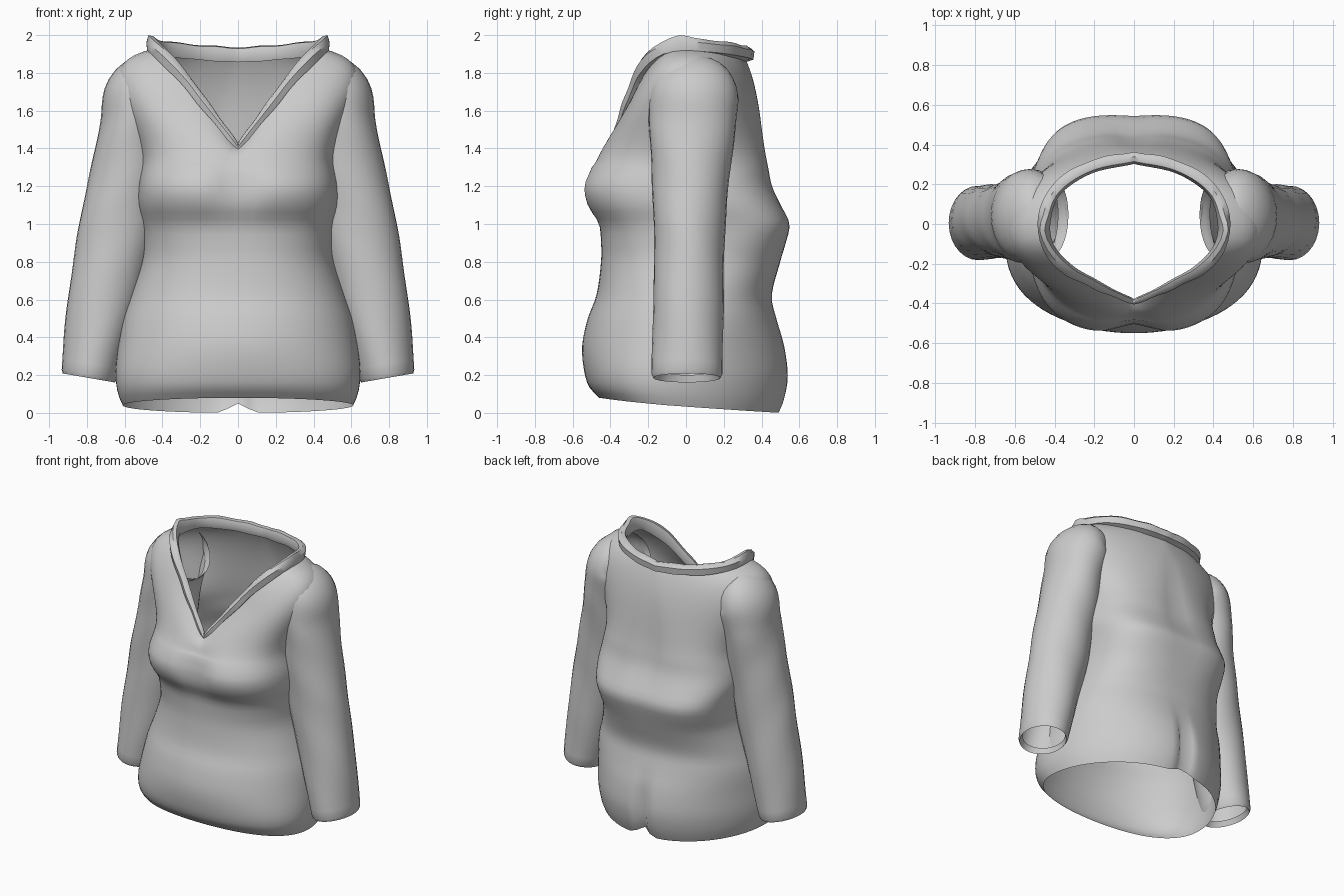
import bpy
import math
from mathutils import Vector

if "Cube" in bpy.data.objects:
    bpy.data.objects.remove(bpy.data.objects["Cube"])

cloth = bpy.data.materials.new("light_grey_cloth")
cloth.use_nodes = True
COLOUR = (0.6, 0.6, 0.6, 1)
cloth.diffuse_color = COLOUR
cloth.node_tree.nodes["Principled BSDF"].inputs["Base Color"].default_value = COLOUR


def spline(keys, t):
    """Smooth interpolation through rows of (parameter, values...)."""
    i = 0
    while i < len(keys) - 2 and t > keys[i + 1][0]:
        i += 1
    a, b = keys[i], keys[i + 1]
    p, n = keys[max(i - 1, 0)], keys[min(i + 2, len(keys) - 1)]
    h = b[0] - a[0]
    u = (t - a[0]) / h
    out = []
    for k in range(1, len(a)):
        m0 = (b[k] - p[k]) / (b[0] - p[0]) * h
        m1 = (n[k] - a[k]) / (n[0] - a[0]) * h
        out.append((2*u**3 - 3*u*u + 1) * a[k] + (u**3 - 2*u*u + u) * m0
                   + (3*u*u - 2*u**3) * b[k] + (u**3 - u*u) * m1)
    return out


def bump(v, centre, width):
    return math.exp(-((v - centre) / width) ** 2)


def loft(name, rings, closed):
    """Skin a list of equal rings, mirrored across x = 0."""
    n = len(rings[0])
    verts = [p for r in rings for p in r]
    faces = []
    for i in range(len(rings) - 1):
        for j in range(n if closed else n - 1):
            k = (j + 1) % n
            faces.append((i*n + j, i*n + k, (i + 1)*n + k, (i + 1)*n + j))
    mesh = bpy.data.meshes.new(name)
    mesh.from_pydata(verts, [], faces)
    mesh.materials.append(cloth)
    ob = bpy.data.objects.new(name, mesh)
    bpy.context.collection.objects.link(ob)
    mirror = ob.modifiers.new("mirror", "MIRROR")
    mirror.merge_threshold = 0.002
    bpy.ops.object.select_all(action="DESELECT")
    ob.select_set(True)
    bpy.context.view_layer.objects.active = ob
    bpy.ops.object.shade_smooth_by_angle(angle=math.radians(50))
    return ob


# Body profile: height, half width, front depth, back depth, front and back roundness
BODY = [(0.04, 0.61, 0.46, 0.5, 1, 0.95), (0.1, 0.635, 0.5, 0.53, 1, 0.95),
        (0.2, 0.648, 0.535, 0.545, 1, 0.95), (0.35, 0.635, 0.55, 0.525, 1, 0.95),
        (0.5, 0.61, 0.52, 0.48, 0.95, 0.9), (0.62, 0.57, 0.475, 0.455, 0.9, 0.85),
        (0.8, 0.51, 0.45, 0.5, 0.85, 0.75), (0.9, 0.5, 0.45, 0.53, 0.8, 0.65),
        (1.0, 0.505, 0.465, 0.55, 0.75, 0.6), (1.1, 0.53, 0.53, 0.505, 0.72, 0.65),
        (1.2, 0.53, 0.55, 0.46, 0.7, 0.7), (1.3, 0.515, 0.51, 0.44, 0.74, 0.72)]
# Neckline, from the point of the V round to the nape
NECK = [(0, 0, -0.38, 1.4), (0.12, 0.1, -0.335, 1.53), (0.25, 0.21, -0.275, 1.67),
        (0.36, 0.32, -0.21, 1.81), (0.45, 0.41, -0.11, 1.91), (0.52, 0.43, 0, 1.93),
        (0.65, 0.38, 0.15, 1.92), (0.8, 0.22, 0.26, 1.9), (1, 0, 0.31, 1.885)]
COLS, TOP = 40, 1.3


def body_point(z, f):
    w, front, back, front_power, back_power = spline(BODY, z)
    a = f * math.pi
    s, c = math.sin(a), math.cos(a)
    # blend the two roundnesses so that the halves meet at the side
    power = front_power if c > 0 else back_power
    x = 0 if f in (0, 1) else w * s ** power
    y = -math.copysign(abs(c) ** power, c) * (front if c > 0 else back)
    # the hips are widest forward of the middle
    y -= 0.11 * s * s * bump(z, 0.15, 0.3)
    if c > 0:   # dip between the breasts
        y += 0.05 * bump(x, 0, 0.11) * bump(z, 1.2, 0.13)
    else:       # seat crease and spine groove
        y -= 0.06 * bump(x, 0, 0.035) * bump(z, 0.2, 0.2)
        y -= 0.02 * bump(x, 0, 0.08) * bump(z, 1.3, 0.3)
    # the hem drops towards the back, and lifts at the seat crease
    hem = bump(z, 0.04, 0.07)
    z += hem * (0.04 * c + (0.05 * bump(x, 0, 0.06) if c < 0 else 0))
    return Vector((x, y, z))


# Body: hem to bust
rings = []
for i in range(33):
    z = 0.04 + (TOP - 0.04) * i / 32
    rings.append([body_point(z, j / COLS) for j in range(COLS + 1)])
# Body: chest, shoulders and back up to the neckline
for i in range(1, 19):
    s = i / 18
    ring = []
    for j in range(COLS + 1):
        f = j / COLS
        p = body_point(TOP, f).lerp(Vector(spline(NECK, f)), s)
        side = math.sin(f * math.pi)
        swell = 6.75 * s * s * (1 - s)
        p.x += 0.18 * swell * side ** 3
        p.z += 0.06 * swell * side ** 3
        p.y -= 0.025 * swell * math.cos(f * math.pi)
        ring.append(p)
    rings.append(ring)
loft("tunic_body", rings, False)

# Collar: a folded band swept along the neckline
FOLD = [(0.005, -0.03), (-0.008, 0.01), (0.005, 0.045), (0.03, 0.05), (0.055, 0.03), (0.05, -0.015)]
rings = []
STEPS = 44
for i in range(STEPS + 1):
    f = i / STEPS
    p = Vector(spline(NECK, f))
    t = (Vector(spline(NECK, min(f + 0.01, 1))) - Vector(spline(NECK, max(f - 0.01, 0)))).normalized()
    out = Vector((t.y, -t.x, 0)).normalized()
    up = out.cross(t)
    if up.z < 0:
        up = -up
    width = 0.42 + 0.58 * min(1, f / 0.42) + 0.05 * math.sin(f * 37)
    tip = bump(f, 0.5, 0.035)
    ring = []
    for k, (o, u) in enumerate(FOLD):
        q = p + out * o * width + up * u * width
        if k in (2, 3):
            q += Vector((0.015, 0, 0.022)) * tip
        q.x = 0 if i in (0, STEPS) else max(q.x, 0)
        ring.append(q)
    rings.append(ring)
loft("collar", rings, True)

# Sleeve: position along, centre x, y, z, radius across, radius front to back
SLEEVE = [(0, 0.79, 0.005, 0.185, 0.147, 0.187), (1, 0.735, 0.01, 0.5, 0.176, 0.187),
          (2, 0.672, 0.015, 0.8, 0.198, 0.185), (3, 0.625, 0.018, 1.05, 0.203, 0.193),
          (4, 0.58, 0.025, 1.3, 0.195, 0.21), (5, 0.55, 0.035, 1.52, 0.182, 0.23),
          (6, 0.51, 0.04, 1.68, 0.197, 0.235), (7, 0.42, 0.04, 1.74, 0.175, 0.2)]
SIDES = 28


def sleeve_ring(t, scale=1.0):
    x, y, z, ra, rb = spline(SLEEVE, t)
    x0, _, z0 = spline(SLEEVE, max(t - 0.1, 0))[:3]
    x1, _, z1 = spline(SLEEVE, min(t + 0.1, 7))[:3]
    d = Vector((x1 - x0, 0, z1 - z0)).normalized()
    across = Vector((d.z, 0, -d.x))
    ring = []
    for k in range(SIDES):
        a = 2 * math.pi * k / SIDES
        r = scale * (1 + 0.018 * math.sin(3 * a + 2.3 * t) * math.sin(1.7 * t))
        ring.append(Vector((x, y, z)) + across * ra * r * math.cos(a)
                    + Vector((0, rb * r * math.sin(a), 0)))
    return ring


# cuff turned inwards, then the arm up into the shoulder
rings = [sleeve_ring(0.12, 0.85), sleeve_ring(0, 0.95)]
rings += [sleeve_ring(0.06 + 6.94 * i / 40) for i in range(41)]
loft("sleeves", rings, True)
